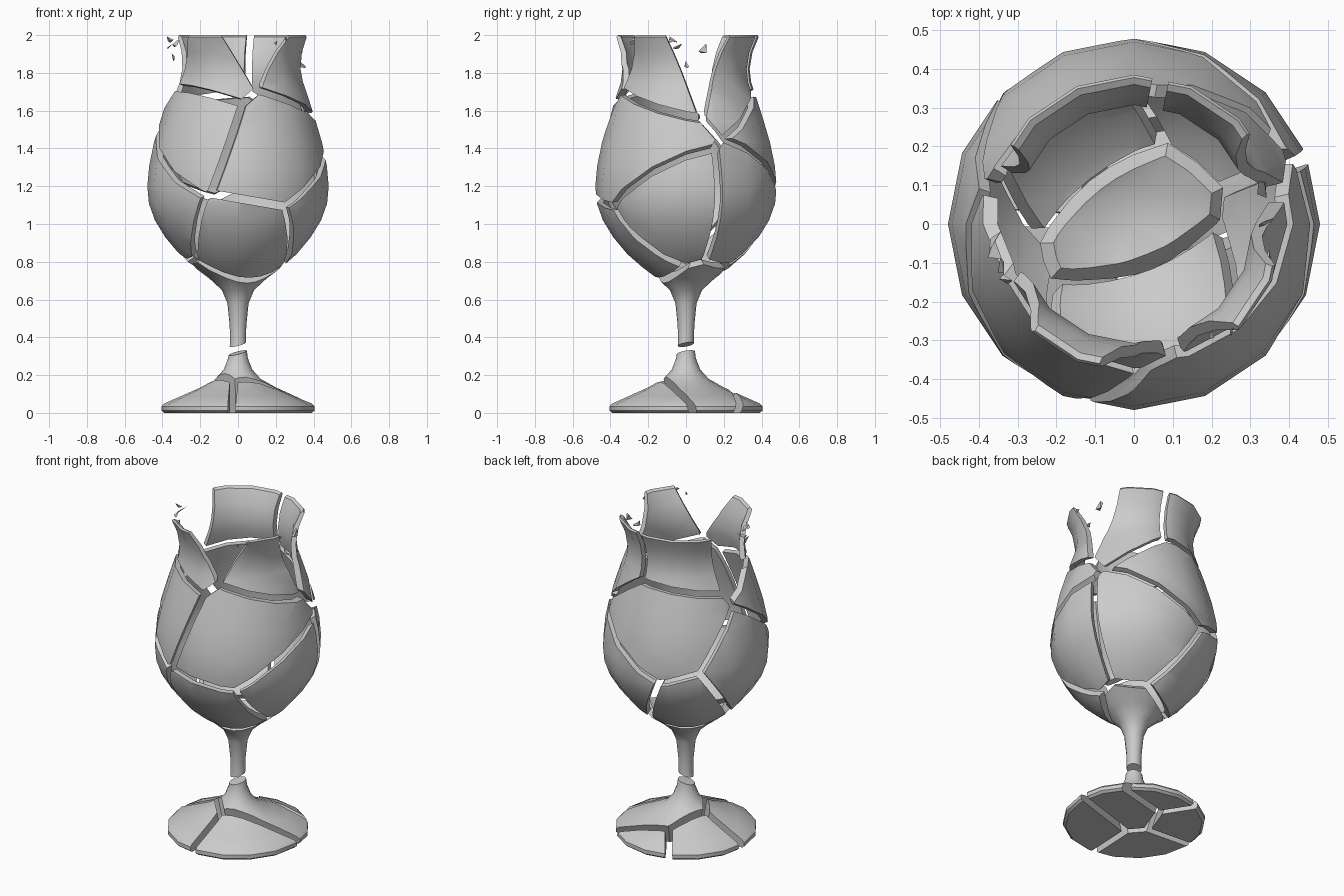
import bpy, bmesh, random
from math import sin, cos, pi
from mathutils import Vector

if "Cube" in bpy.data.objects:
    bpy.data.objects.remove(bpy.data.objects["Cube"])

random.seed(4)
SIDES = 16
GAP = 0.021  # half width of the cracks

# Goblet profile (radius, height): outside going up, then inside going down
profile = [(0, 0), (.39, 0), (.405, .012), (.405, .035), (.39, .05), (.30, .09), (.20, .135),
           (.12, .18), (.075, .23), (.052, .29), (.042, .37), (.044, .46), (.056, .58),
           (.085, .65), (.15, .71), (.23, .77), (.31, .84), (.385, .93), (.44, 1.02),
           (.472, 1.11), (.48, 1.2), (.47, 1.31), (.445, 1.43), (.41, 1.55), (.375, 1.66),
           (.345, 1.75), (.337, 1.82), (.352, 1.91), (.385, 1.99), (.378, 2.0), (.36, 1.99),
           (.322, 1.91), (.307, 1.82), (.313, 1.75), (.343, 1.65), (.378, 1.54), (.412, 1.42),
           (.437, 1.3), (.446, 1.2), (.438, 1.11), (.407, 1.03), (.355, .95), (.285, .87),
           (.2, .80), (.1, .75), (0, .735)]


def new_object(name, bm):
    mesh = bpy.data.meshes.new(name)
    bm.to_mesh(mesh)
    bm.free()
    ob = bpy.data.objects.new(name, mesh)
    bpy.context.collection.objects.link(ob)
    return ob


def lathe(points):
    bm = bmesh.new()
    rings = []
    for r, z in points:
        if r == 0:
            rings.append([bm.verts.new((0, 0, z))] * SIDES)
        else:
            rings.append([bm.verts.new((r * cos(2 * pi * i / SIDES), r * sin(2 * pi * i / SIDES), z))
                          for i in range(SIDES)])
    for a, b in zip(rings, rings[1:]):
        for i in range(SIDES):
            j = (i + 1) % SIDES
            bm.faces.new(list(dict.fromkeys((a[i], a[j], b[j], b[i]))))
    bmesh.ops.recalc_face_normals(bm, faces=bm.faces)
    return new_object("whole_goblet", bm)


# Centres of the broken pieces; names starting with "lost" are left out
seeds = {
    "foot_main": (.10, .10, .12), "foot_front_right": (.20, -.22, .03),
    "foot_front_left": (-.25, -.20, .03), "foot_back_left": (-.22, .22, .02),
    "foot_back": (.03, .38, .0),
    "stem": (-.02, .02, .60),
    "bowl_lower_left": (-.38, -.04, 1.10), "bowl_lower_front": (.10, -.28, .82),
    "bowl_lower_right": (.42, -.12, 1.0), "bowl_lower_back": (.20, .36, 1.02),
    "bowl_chip": (-.2, .27, .84),
    "bowl_upper_left": (-.28, -.36, 1.58), "bowl_upper_right": (.20, -.28, 1.40),
    "bowl_upper_back": (-.06, .42, 1.48),
    "rim_back": (-.09, .36, 1.9), "rim_back_right": (.21, .30, 1.9),
    "rim_front_left": (-.185, -.32, 1.86), "rim_front_right": (.32, -.185, 1.9),
    "lost_left": (-.38, -.12, 2.0), "lost_front": (.12, -.35, 2.04), "lost_right": (.36, .06, 2.0),
}


def cell(name):
    """Convex region closest to one centre, shrunk by the crack width."""
    p = Vector(seeds[name])
    bm = bmesh.new()
    bmesh.ops.create_cube(bm, size=6)
    for other, q in seeds.items():
        if other == name:
            continue
        q = Vector(q)
        n = (q - p).normalized()
        res = bmesh.ops.bisect_plane(bm, geom=bm.verts[:] + bm.edges[:] + bm.faces[:], dist=1e-6,
                                     plane_co=(p + q) / 2 - n * GAP, plane_no=n, clear_outer=True)
        edges = [e for e in res["geom_cut"] if isinstance(e, bmesh.types.BMEdge)]
        if edges:
            bmesh.ops.holes_fill(bm, edges=edges, sides=0)
    bmesh.ops.recalc_face_normals(bm, faces=bm.faces)
    return new_object("cell_cutter", bm)


# Break the goblet into pieces
goblet = lathe(profile)
pieces = []
for name in seeds:
    if name.startswith("lost"):
        continue
    cutter = cell(name)
    piece = goblet.copy()
    piece.data = goblet.data.copy()
    piece.name = name
    bpy.context.collection.objects.link(piece)
    mod = piece.modifiers.new("break", 'BOOLEAN')
    mod.operation, mod.solver, mod.object = 'INTERSECT', 'EXACT', cutter
    deps = bpy.context.evaluated_depsgraph_get()
    mesh = bpy.data.meshes.new_from_object(piece.evaluated_get(deps))
    piece.modifiers.clear()
    piece.data = mesh
    bpy.data.objects.remove(cutter)
    pieces.append(piece)
bpy.data.objects.remove(goblet)

# Tiny shards where the rim is missing
spots = [(-.36, -.04, 1.94), (-.35, -.10, 1.88), (-.33, -.15, 1.96), (-.36, -.07, 1.98),
         (.33, .08, 1.93), (.34, .02, 1.85), (.35, -.08, 1.97), (.20, -.29, 1.96),
         (.25, -.28, 1.98), (-.21, -.30, 1.97)]
for i, spot in enumerate(spots):
    bm = bmesh.new()
    s = .032 if i < 6 else .014
    for k in range(6):
        bm.verts.new(Vector(spot) + Vector([random.uniform(-s, s) * f for f in (.6, 1, .8)]))
    bmesh.ops.convex_hull(bm, input=bm.verts)
    for v in bm.verts[:]:
        v.co.z = min(v.co.z, 2.0)
        if not v.link_faces:
            bm.verts.remove(v)
    new_object(f"rim_shard_{i + 1}", bm)

# Smooth walls with sharp broken edges
bpy.ops.object.select_all(action='DESELECT')
for ob in pieces:
    ob.select_set(True)
bpy.context.view_layer.objects.active = pieces[0]
bpy.ops.object.shade_smooth_by_angle(angle=.55)
